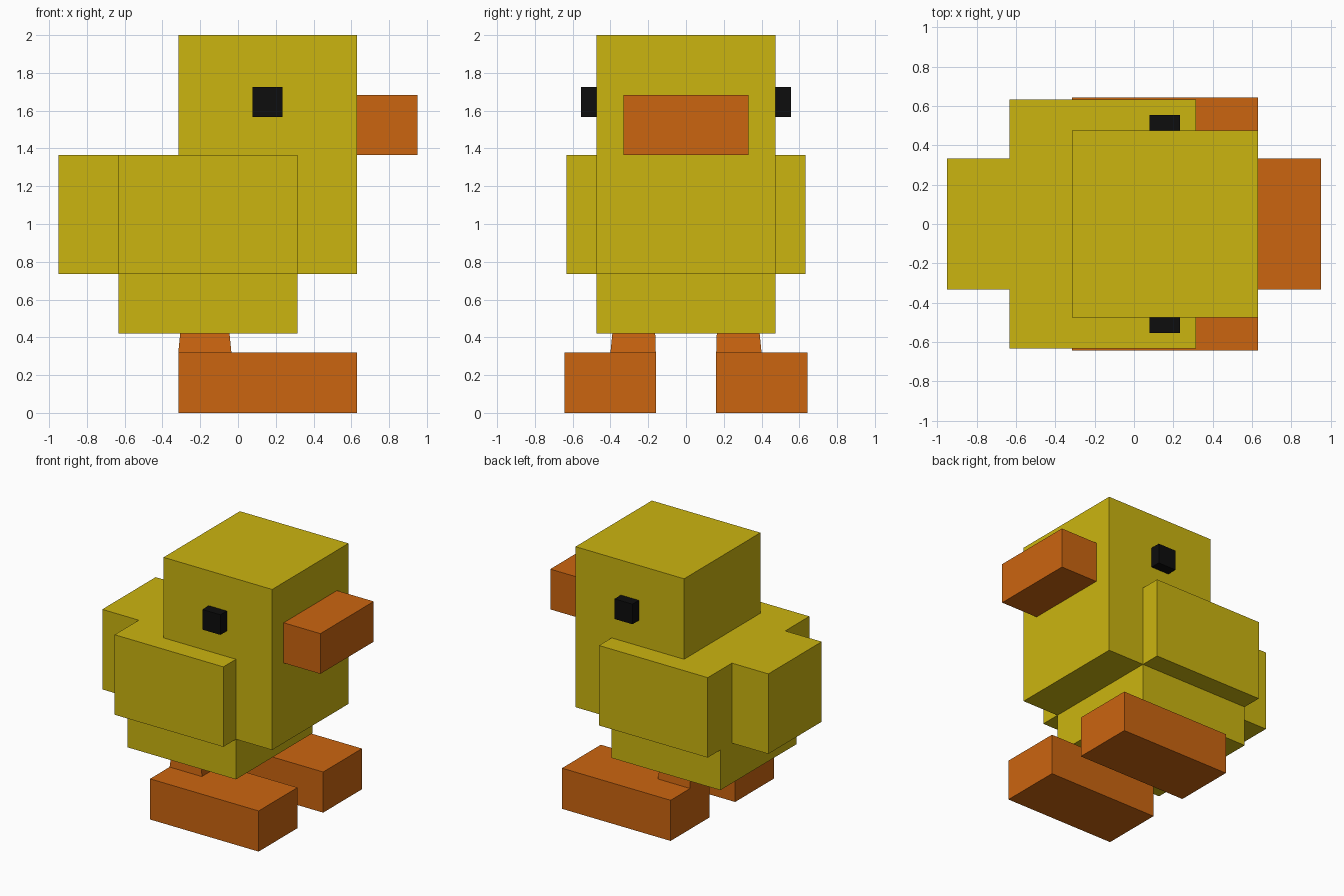
import bpy, bmesh
from mathutils import Vector

if "Cube" in bpy.data.objects:
    bpy.data.objects.remove(bpy.data.objects["Cube"])


def material(name, rgb):
    m = bpy.data.materials.new(name)
    m.diffuse_color = (*rgb, 1)
    m.use_nodes = True
    m.node_tree.nodes["Principled BSDF"].inputs["Base Color"].default_value = m.diffuse_color
    return m


YELLOW = material("yellow", (0.60, 0.46, 0.005))
ORANGE = material("orange", (0.60, 0.13, 0.005))
BLACK = material("black", (0.004, 0.004, 0.004))


def finish(name, bm, mat):
    bmesh.ops.recalc_face_normals(bm, faces=bm.faces)
    me = bpy.data.meshes.new(name)
    bm.to_mesh(me)
    bm.free()
    me.materials.append(mat)
    ob = bpy.data.objects.new(name, me)
    bpy.context.collection.objects.link(ob)
    return ob


def box(name, lo, hi, mat, top=None):
    """Box between two corners; top=(x0, y0, x1, y1) tapers the upper face."""
    bm = bmesh.new()
    bmesh.ops.create_cube(bm, size=1)
    t = top or (lo[0], lo[1], hi[0], hi[1])
    for v in bm.verts:
        up = v.co.z > 0
        a, b = ((t[0], t[1]), (t[2], t[3])) if up else (lo, hi)
        v.co = (b[0] if v.co.x > 0 else a[0], b[1] if v.co.y > 0 else a[1],
                hi[2] if up else lo[2])
    return finish(name, bm, mat)


def merged_boxes(name, boxes, mat):
    """One closed shell around several boxes: keep only outer cell faces."""
    g = [sorted({b[k][i] for b in boxes for k in (0, 1)}) for i in range(3)]
    cells = set()
    for i in range(len(g[0]) - 1):
        for j in range(len(g[1]) - 1):
            for k in range(len(g[2]) - 1):
                idx = (i, j, k)
                c = [(g[a][idx[a]] + g[a][idx[a] + 1]) / 2 for a in range(3)]
                if any(all(lo[a] < c[a] < hi[a] for a in range(3)) for lo, hi in boxes):
                    cells.add(idx)
    bm = bmesh.new()
    for idx in cells:
        for a in range(3):
            for s in (0, 1):
                nb = list(idx)
                nb[a] += 2 * s - 1
                if tuple(nb) in cells:
                    continue
                u, w = (a + 1) % 3, (a + 2) % 3
                quad = []
                for du, dw in ((0, 0), (1, 0), (1, 1), (0, 1)):
                    p = list(idx)
                    p[a] += s
                    p[u] += du
                    p[w] += dw
                    quad.append(bm.verts.new(Vector([g[n][p[n]] for n in range(3)])))
                bm.faces.new(quad)
    bmesh.ops.remove_doubles(bm, verts=bm.verts, dist=1e-4)
    bmesh.ops.recalc_face_normals(bm, faces=bm.faces)
    bmesh.ops.dissolve_limit(bm, angle_limit=0.02, verts=bm.verts, edges=bm.edges)
    return finish(name, bm, mat)


def mirror_y(ob):
    m = ob.modifiers.new("mirror", "MIRROR")
    m.use_axis = (False, True, False)
    m.use_mirror_merge = False


# Head and chest, belly, wings, tail as one shell
merged_boxes("body", [
    ((-0.316, -0.475, 0.736), (0.63, 0.475, 2.0)),
    ((-0.632, -0.475, 0.42), (0.315, 0.475, 1.366)),
    ((-0.632, -0.632, 0.736), (0.315, 0.632, 1.366)),
    ((-0.95, -0.332, 0.736), (-0.632, 0.332, 1.366)),
], YELLOW)

# Beak
box("beak", (0.63, -0.332, 1.366), (0.95, 0.332, 1.683), ORANGE)

# Eyes, feet and tapered legs, mirrored to both sides
mirror_y(box("eyes", (0.078, -0.555, 1.567), (0.235, -0.475, 1.725), BLACK))
mirror_y(box("feet", (-0.316, -0.643, 0), (0.63, -0.16, 0.32), ORANGE))
mirror_y(box("legs", (-0.316, -0.40, 0.32), (-0.035, -0.16, 0.42), ORANGE,
             top=(-0.306, -0.39, -0.045, -0.163)))
